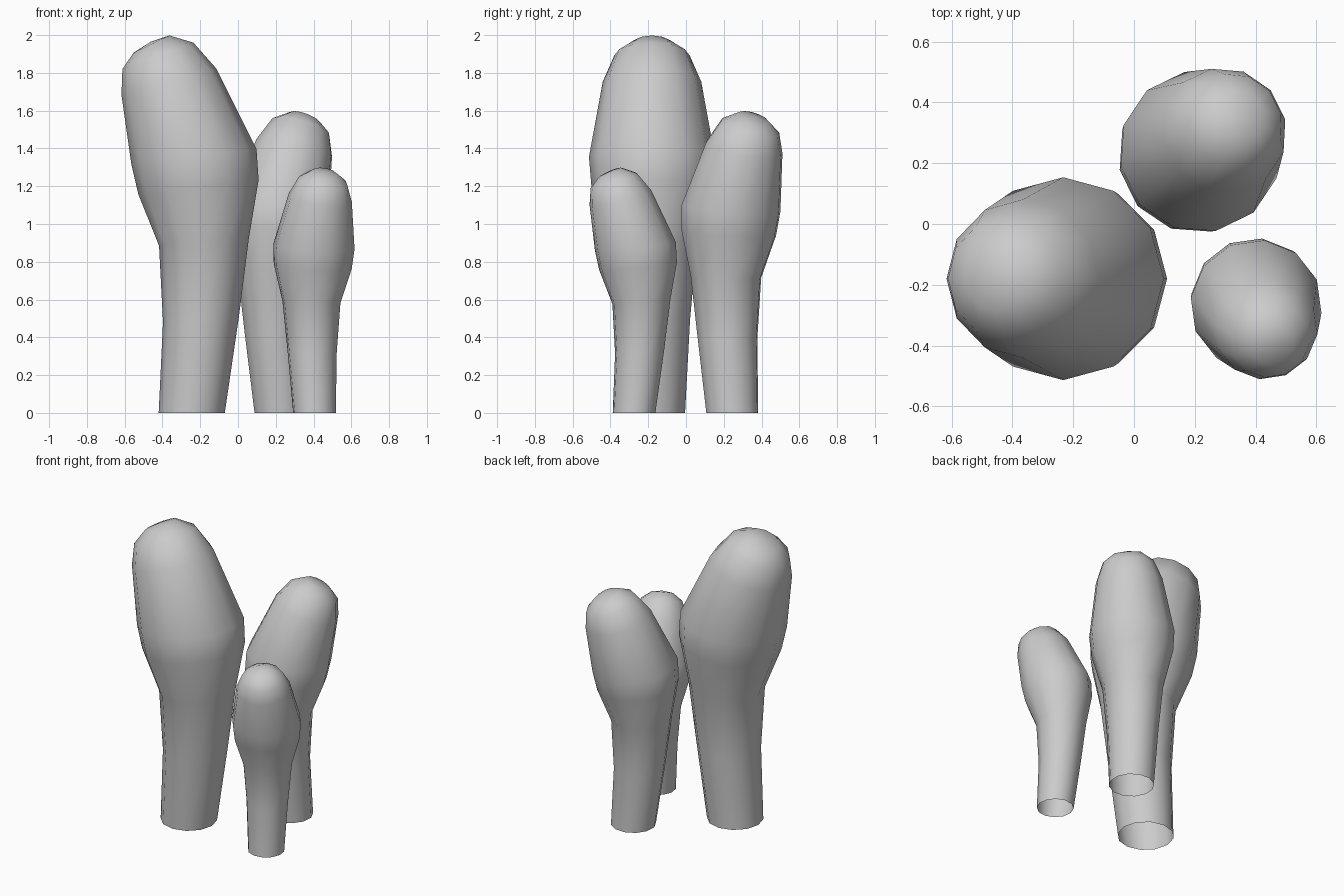
import bpy, bmesh
from math import sin, cos, pi, radians

if "Cube" in bpy.data.objects:
    bpy.data.objects.remove(bpy.data.objects["Cube"])

SIDES = 12
# Side profile of one stalk leaning along +x: (far x, far z, near x, near z)
# where far = edge on the leaning side, near = opposite edge; base centre at 0
RINGS = [
    (0.175, 0.000, -0.175, 0.000),
    (0.152, 0.480, -0.250, 0.510),
    (0.173, 0.885, -0.302, 0.920),
    (0.282, 1.155, -0.354, 1.234),
    (0.319, 1.313, -0.343, 1.398),
    (0.372, 1.684, -0.131, 1.822),
    (0.367, 1.820, -0.009, 1.960),
    (0.308, 1.907, 0.118, 1.998),
]
TIP = (0.217, 1.965)


def stalk(name, x, y, scale, lean):
    """Bulbous tube of tilted rings, open at the base, closed at the tip."""
    bm = bmesh.new()
    loops = []
    for fx, fz, nx, nz in RINGS:
        cx, cz, ax, az = (fx + nx) / 2, (fz + nz) / 2, (fx - nx) / 2, (fz - nz) / 2
        r = (ax * ax + az * az) ** 0.5
        loops.append([bm.verts.new((cx + ax * cos(t), r * sin(t), cz + az * cos(t)))
                      for t in (2 * pi * i / SIDES for i in range(SIDES))])
    for a, b in zip(loops, loops[1:]):
        for i in range(SIDES):
            j = (i + 1) % SIDES
            bm.faces.new((a[i], a[j], b[j], b[i]))
    tip = bm.verts.new((TIP[0], 0, TIP[1]))
    for i in range(SIDES):
        bm.faces.new((loops[-1][i], loops[-1][(i + 1) % SIDES], tip))
    for f in bm.faces:
        f.smooth = True
    mesh = bpy.data.meshes.new(name)
    bm.to_mesh(mesh)
    bm.free()
    ob = bpy.data.objects.new(name, mesh)
    bpy.context.collection.objects.link(ob)
    ob.location = (x, y, 0)
    ob.scale = (scale,) * 3
    ob.rotation_euler.z = radians(lean)


# Three copies of the same stalk, differing in size and lean direction
stalk("tall_stalk", -0.245, -0.18, 1.0, 180)
stalk("middle_stalk", 0.225, 0.245, 0.8, 41)
stalk("short_stalk", 0.405, -0.275, 0.65, -67)
